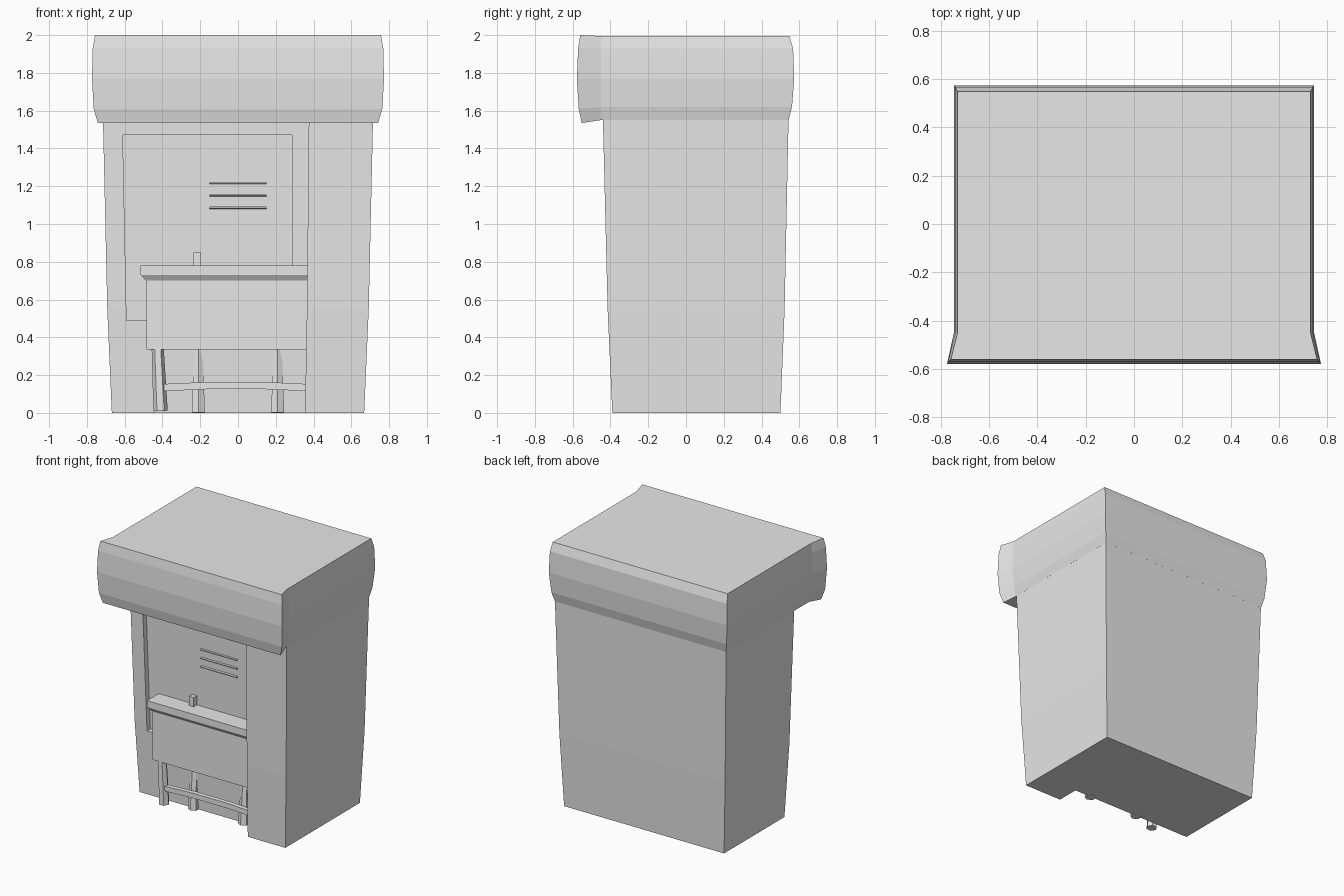
import bpy
import bmesh
from mathutils import Vector

if "Cube" in bpy.data.objects:
    bpy.data.objects.remove(bpy.data.objects["Cube"], do_unlink=True)

grey = bpy.data.materials.new("plain_grey")
grey.use_nodes = True
grey.diffuse_color = (0.8, 0.8, 0.8, 1)
grey.node_tree.nodes["Principled BSDF"].inputs["Base Color"].default_value = grey.diffuse_color


def loft(name, rings):
    """Closed solid through rings of 3D points."""
    bm = bmesh.new()
    loops = [[bm.verts.new(p) for p in ring] for ring in rings]
    for low, high in zip(loops, loops[1:]):
        for i in range(len(low)):
            j = (i + 1) % len(low)
            bm.faces.new((low[i], low[j], high[j], high[i]))
    bm.faces.new(loops[0])
    bm.faces.new(loops[-1])
    bmesh.ops.recalc_face_normals(bm, faces=bm.faces)
    mesh = bpy.data.meshes.new(name)
    bm.to_mesh(mesh)
    bm.free()
    mesh.materials.append(grey)
    obj = bpy.data.objects.new(name, mesh)
    bpy.context.collection.objects.link(obj)
    return obj


def rect(x0, x1, y0, y1, z):
    return [(x0, y0, z), (x1, y0, z), (x1, y1, z), (x0, y1, z)]


def box(name, x0, x1, y0, y1, z0, z1):
    return loft(name, [rect(x0, x1, y0, y1, z0), rect(x0, x1, y0, y1, z1)])


def post(name, base, top, r0, r1, sides=6):
    """Tapered round post between two points."""
    base, top = Vector(base), Vector(top)
    bm = bmesh.new()
    bmesh.ops.create_cone(bm, cap_ends=True, segments=sides, radius1=r0, radius2=r1,
                          depth=(top - base).length)
    mesh = bpy.data.meshes.new(name)
    bm.to_mesh(mesh)
    bm.free()
    mesh.materials.append(grey)
    obj = bpy.data.objects.new(name, mesh)
    obj.location = (base + top) / 2
    obj.rotation_mode = 'QUATERNION'
    obj.rotation_quaternion = (top - base).to_track_quat('Z', 'Y')
    bpy.context.collection.objects.link(obj)
    return obj


# Tapered body with a full-depth pillar on its left and a set-back front wall
def body_ring(z, w, front, back, pillar):
    wall = front + 0.17
    return [(-w, wall, z), (pillar, wall, z), (pillar, front, z),
            (w, front, z), (w, back, z), (-w, back, z)]


body = loft("body", [body_ring(0, 0.668, -0.39, 0.50, 0.355),
                     body_ring(0.55, 0.692, -0.415, 0.522, 0.365),
                     body_ring(1.56, 0.715, -0.44, 0.543, 0.375)])

# Shallow niche in the front wall
niche = loft("niche_cutter", [rect(-0.59, 0.285, -0.45, -0.203, 0.49),
                              rect(-0.61, 0.285, -0.45, -0.228, 1.47)])
niche.hide_render = True
cut = body.modifiers.new("niche", 'BOOLEAN')
cut.object = niche
cut.operation = 'DIFFERENCE'
cut.solver = 'EXACT'
bpy.context.view_layer.objects.active = body
bpy.ops.object.modifier_apply(modifier=cut.name)
bpy.data.objects.remove(niche, do_unlink=True)

# Overhanging head: side half-width, flared front half-width, front, back, z back, z front
head_levels = [(0.715, 0.742, -0.552, 0.543, 1.55, 1.535),
               (0.731, 0.764, -0.568, 0.561, 1.62, 1.61),
               (0.745, 0.773, -0.578, 0.573, 1.77, 1.77),
               (0.740, 0.769, -0.571, 0.567, 1.93, 1.93),
               (0.730, 0.757, -0.560, 0.547, 1.995, 2.0)]
loft("head", [[(-wf, f, zf), (wf, f, zf), (w, -0.45, zb), (w, b, zb), (-w, b, zb), (-w, -0.45, zb)]
              for w, wf, f, b, zb, zf in head_levels])

# Louvre slats
for i in range(3):
    z = 1.085 + 0.065 * i
    ends = [[(x, -0.20, z + 0.007), (x, -0.238, z + 0.007), (x, -0.238, z), (x, -0.20, z - 0.01)]
            for x in (-0.15, 0.15)]
    loft("louvre_slat", ends)

# Counter with a chamfered top
loft("counter_top", [rect(-0.485, 0.37, -0.33, -0.19, 0.70),
                     rect(-0.515, 0.37, -0.35, -0.19, 0.73),
                     rect(-0.515, 0.37, -0.35, -0.19, 0.78)])
box("counter_front", -0.485, 0.37, -0.33, -0.19, 0.335, 0.71)
box("upright_handle", -0.235, -0.195, -0.25, -0.19, 0.75, 0.85)

# Legs under the counter
post("front_leg", (-0.41, -0.295, 0.01), (-0.425, -0.295, 0.34), 0.038, 0.032)
for x in (-0.21, 0.21):
    post("rear_leg", (x, -0.23, 0), (x, -0.215, 0.34), 0.04, 0.026)

# Slightly arched foot rail
loft("foot_rail", [[(x, -0.315, z), (x, -0.28, z), (x, -0.28, z + 0.038), (x, -0.315, z + 0.038)]
                   for x, z in ((-0.4, 0.115), (-0.15, 0.126), (0.13, 0.126), (0.37, 0.115))])
